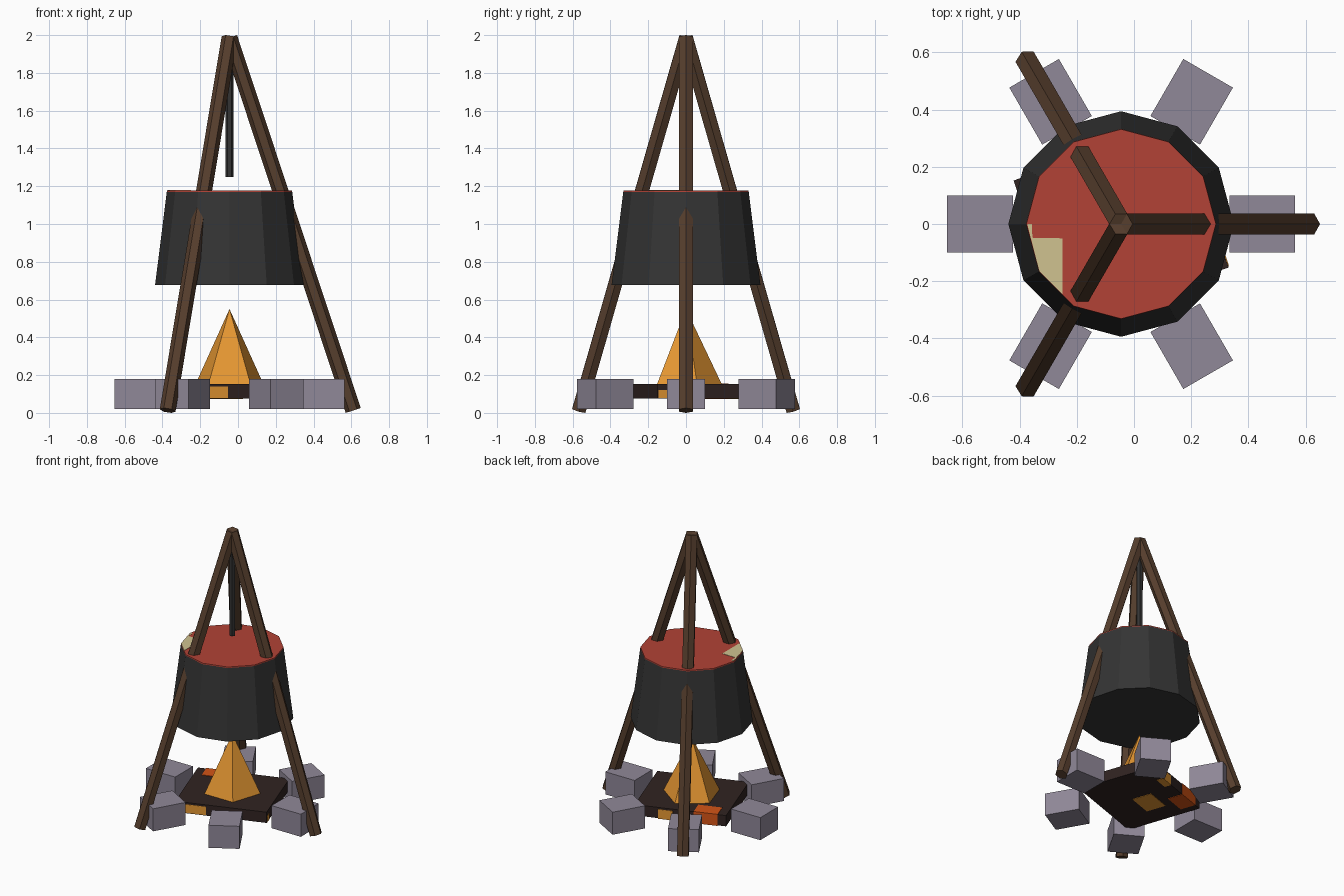
import bpy, bmesh, math
from mathutils import Vector, Matrix

if "Cube" in bpy.data.objects:
    bpy.data.objects.remove(bpy.data.objects["Cube"])

CX = -0.045  # camp axis


def mat(name, r, g, b):
    lin = [((c / 255 + 0.055) / 1.055) ** 2.4 for c in (r, g, b)]
    m = bpy.data.materials.new(name)
    m.diffuse_color = (*lin, 1)
    m.use_nodes = True
    m.node_tree.nodes["Principled BSDF"].inputs["Base Color"].default_value = m.diffuse_color
    return m


WOOD = mat("brown wood", 86, 62, 45)
IRON = mat("dark iron", 52, 52, 52)
SOUP = mat("red soup", 178, 66, 54)
BREAD = mat("pale beige", 208, 194, 144)
STONE = mat("grey stone", 144, 136, 152)
LOG = mat("charred wood", 48, 35, 33)
FLAME = mat("orange flame", 228, 150, 50)
EMBER = mat("red ember", 212, 84, 22)


def finish(name, bm, material):
    bmesh.ops.recalc_face_normals(bm, faces=bm.faces)
    me = bpy.data.meshes.new(name)
    bm.to_mesh(me)
    bm.free()
    me.materials.append(material)
    ob = bpy.data.objects.new(name, me)
    bpy.context.collection.objects.link(ob)
    return ob


def pole(name, p0, p1, r0, r1, sides, material, ref, turn=0):
    """Straight tapered prism from p0 to p1, first corner towards ref."""
    p0, p1 = Vector(p0), Vector(p1)
    axis = (p1 - p0).normalized()
    ref = Vector(ref)
    u = (ref - axis * ref.dot(axis)).normalized()
    v = axis.cross(u)
    bm = bmesh.new()
    rings = []
    for p, r in ((p0, r0), (p1, r1)):
        if r == 0:
            rings.append([bm.verts.new(p)] * sides)
            continue
        angles = [turn + math.tau * i / sides for i in range(sides)]
        rings.append([bm.verts.new(p + r * (u * math.cos(a) + v * math.sin(a))) for a in angles])
        bm.faces.new(rings[-1])
    for i in range(sides):
        j = (i + 1) % sides
        quad = [rings[0][i], rings[0][j], rings[1][j], rings[1][i]]
        bm.faces.new(list(dict.fromkeys(quad)))
    return finish(name, bm, material)


def box(name, lo, hi, angle, material):
    """Box given in a frame turned about the camp axis."""
    lo, hi = Vector(lo), Vector(hi)
    bm = bmesh.new()
    bmesh.ops.create_cube(bm, size=1)
    for vert in bm.verts:
        vert.co = Vector([(lo[k] + hi[k]) / 2 + vert.co[k] * (hi[k] - lo[k]) for k in range(3)])
    bm.transform(Matrix.Translation((CX, 0, 0)) @ Matrix.Rotation(angle, 4, 'Z'))
    return finish(name, bm, material)


# Tripod legs
for i in range(3):
    a = math.tau * i / 3
    out = Vector((math.cos(a), math.sin(a), 0))
    pole(f"tripod_leg_{i + 1}", Vector((CX, 0, 0.013)) + out * 0.655, (CX, 0, 1.987),
         0.042, 0.042, 6, WOOD, out)

# Hanging rod
pole("hanging_rod", (CX, 0, 1.25), (CX, 0, 1.95), 0.02, 0.02, 6, IRON, (1, 0, 0))

# Cauldron with soup surface
pole("cauldron", (CX, 0, 0.677), (CX, 0, 1.17), 0.394, 0.332, 12, IRON, (1, 0, 0))
pole("soup", (CX, 0, 1.17), (CX, 0, 1.177), 0.332, 0.331, 12, SOUP, (1, 0, 0))

# Pale patch floating on the soup
bm = bmesh.new()
outline = [(-0.373, 0), (-0.357, 0), (-0.355, -0.048), (-0.25, -0.05), (-0.25, -0.246), (-0.331, -0.165)]
face = bm.faces.new([bm.verts.new((x, y, 1.174)) for x, y in outline])
ext = bmesh.ops.extrude_face_region(bm, geom=[face])
for v in ext["geom"]:
    if isinstance(v, bmesh.types.BMVert):
        v.co.z += 0.005
finish("soup_patch", bm, BREAD)

# Ring of hearth stones
for i in range(6):
    box(f"hearth_stone_{i + 1}", (0.378, -0.1, 0.02), (0.608, 0.1, 0.18), math.tau * i / 6, STONE)

# Charred fire bed, with glowing patches just proud of its surface
T = math.radians(19)
box("fire_bed", (-0.306, -0.266, 0.076), (0.306, 0.266, 0.152), T, LOG)
box("ember_patch", (-0.25, 0.16, 0.073), (-0.09, 0.269, 0.155), T, EMBER)
box("glow_front", (-0.28, -0.269, 0.08), (-0.1, -0.26, 0.14), T, FLAME)
box("glow_right", (0.3, -0.26, 0.078), (0.309, -0.21, 0.12), T, FLAME)
box("glow_back", (0.05, 0.22, 0.073), (0.15, 0.269, 0.14), T, FLAME)
box("glow_under", (-0.16, -0.04, 0.073), (0.02, 0.1, 0.08), T, FLAME)

# Five-sided flame
pole("flame", (CX, 0, 0.14), (CX, 0, 0.55), 0.195, 0, 5, FLAME, (0, 1, 0))
